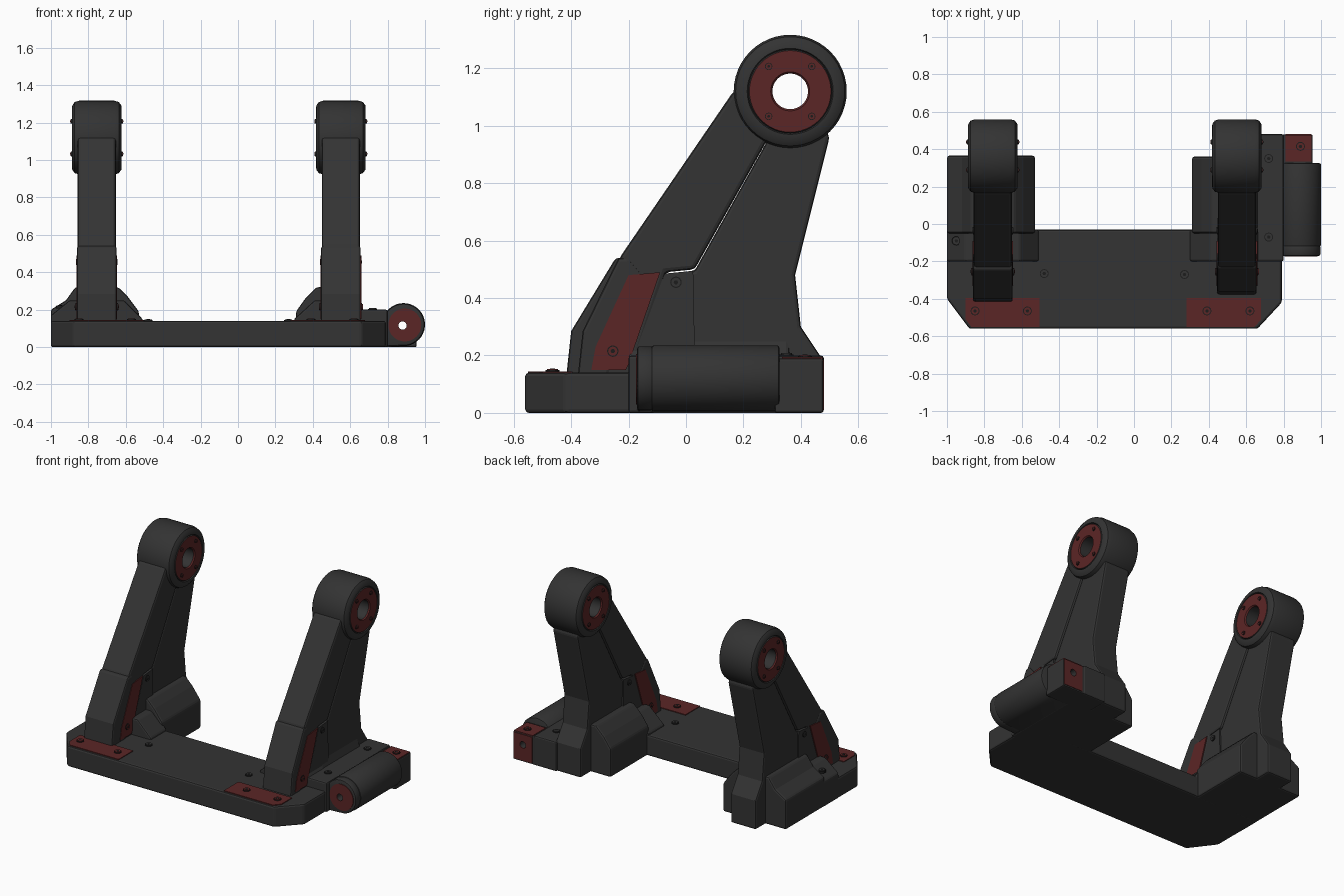
import bpy, bmesh, math
from mathutils import Vector

if "Cube" in bpy.data.objects:
    bpy.data.objects.remove(bpy.data.objects["Cube"])


def material(name, rgb):
    m = bpy.data.materials.new(name)
    m.diffuse_color = (*rgb, 1)
    m.use_nodes = True
    m.node_tree.nodes["Principled BSDF"].inputs["Base Color"].default_value = m.diffuse_color
    return m


GREY = material("dark_grey", (0.033, 0.033, 0.033))
RED = material("dark_red", (0.105, 0.019, 0.019))
BLACK = material("socket_black", (0.012, 0.012, 0.012))


def place(axis, u, v, t):
    return {'x': (t, u, v), 'y': (u, t, v), 'z': (u, v, t)}[axis]


def finish(name, bm, mats):
    bmesh.ops.recalc_face_normals(bm, faces=bm.faces)
    me = bpy.data.meshes.new(name)
    bm.to_mesh(me)
    bm.free()
    for m in mats:
        me.materials.append(m)
    ob = bpy.data.objects.new(name, me)
    bpy.context.collection.objects.link(ob)
    return ob


def bake(ob):
    dg = bpy.context.evaluated_depsgraph_get()
    me = bpy.data.meshes.new_from_object(ob.evaluated_get(dg))
    ob.modifiers.clear()
    ob.data = me


def prism(name, pts, axis, a, b, mat=GREY, bevel=0.0):
    """Outline extruded along an axis from a to b, with optional soft edges."""
    bm = bmesh.new()
    lo = [bm.verts.new(place(axis, u, v, a)) for u, v in pts]
    hi = [bm.verts.new(place(axis, u, v, b)) for u, v in pts]
    bm.faces.new(lo)
    bm.faces.new(hi)
    n = len(pts)
    for i in range(n):
        j = (i + 1) % n
        bm.faces.new((lo[i], lo[j], hi[j], hi[i]))
    ob = finish(name, bm, [mat])
    if bevel:
        mod = ob.modifiers.new("soft_edge", 'BEVEL')
        mod.width, mod.segments = bevel, 2
        mod.limit_method, mod.angle_limit = 'ANGLE', math.radians(35)
        bake(ob)
    return ob


def rect(u0, u1, v0, v1):
    return [(u0, v0), (u1, v0), (u1, v1), (u0, v1)]


def arc(cu, cv, r, a0, a1, n):
    return [(cu + r * math.cos(math.radians(a0 + (a1 - a0) * i / n)),
             cv + r * math.sin(math.radians(a0 + (a1 - a0) * i / n))) for i in range(n + 1)]


def circle(cu, cv, r, n=24):
    return arc(cu, cv, r, 0, 360, n)[:-1]


def smooth(ob):
    bpy.ops.object.select_all(action='DESELECT')
    ob.select_set(True)
    bpy.context.view_layer.objects.active = ob
    bpy.ops.object.shade_smooth_by_angle(angle=math.radians(32))


def bolt(axis, u, v, t, out=1, mat=GREY, r=0.024):
    prism("bolt_rim", circle(u, v, r, 16), axis, t - 0.01 * out, t + 0.004 * out, BLACK)
    prism("bolt_head", circle(u, v, r * 0.8, 16), axis, t - 0.01 * out, t + 0.008 * out, mat)
    prism("bolt_socket", circle(u, v, r * 0.4, 6), axis, t - 0.01 * out, t + 0.009 * out, BLACK)


def pivot_head(cx, cy, cz):
    """Revolved eye with a through hole and a red ring on each face."""
    half = [(0.062, 0.125), (0.068, 0.133), (0.142, 0.133), (0.146, 0.124), (0.150, 0.133),
            (0.172, 0.131), (0.190, 0.118), (0.197, 0.095)]
    prof = half + [(r, -t) for r, t in reversed(half)]
    n, m = 48, len(prof)
    bm = bmesh.new()
    rings = []
    for i in range(n):
        a = 2 * math.pi * i / n
        rings.append([bm.verts.new((cx + t, cy + r * math.cos(a), cz + r * math.sin(a)))
                      for r, t in prof])
    for i in range(n):
        p, q = rings[i], rings[(i + 1) % n]
        for k in range(m):
            l = (k + 1) % m
            f = bm.faces.new((p[k], p[l], q[l], q[k]))
            f.material_index = 1 if k in (0, 1, m - 3, m - 2) else 0
    smooth(finish("pivot_head", bm, [GREY, RED]))
    for s in (-1, 1):
        for dy in (-0.075, 0.075):
            for dz in (-0.087, 0.087):
                bolt('x', cy + dy, cz + dz, cx + s * 0.133, s, RED, 0.013)


# Base plate with chamfered front corners
prism("base_plate", [(-1, -0.40), (-0.88, -0.56), (0.66, -0.56), (0.79, -0.42),
                     (0.79, -0.03), (-1, -0.03)], 'z', 0, 0.14, GREY, 0.012)

# Red strips at the front of the base
prism("red_strip_left", [(-0.90, -0.51), (-0.87, -0.55), (-0.505, -0.55), (-0.505, -0.395),
                         (-0.90, -0.395)], 'z', 0.135, 0.145, RED)
prism("red_strip_right", [(0.28, -0.55), (0.645, -0.55), (0.68, -0.51), (0.68, -0.395),
                          (0.28, -0.395)], 'z', 0.135, 0.145, RED)
for x in (-0.85, -0.57, 0.39, 0.62):
    bolt('z', x, -0.465, 0.145, 1, RED)
for x, y, z in ((-0.48, -0.265, 0.14), (0.27, -0.27, 0.14), (0.72, 0.35, 0.2), (0.72, -0.07, 0.2)):
    bolt('z', x, y, z)

# Two arms: spar, web, shoe, side panels, pivot head
for cx, dy in ((-0.755, 0.0), (0.55, 0.04)):
    prism("arm_spar", [(-0.36 + dy, 0.1), (-0.36 + dy, 0.27), (-0.225, 0.55), (0.165, 1.12), (0.24, 1.14),
                       (0.30, 0.98), (0.03, 0.5), (-0.07, 0.49), (-0.2, 0.1)],
          'x', cx - 0.102, cx + 0.102, GREY, 0.014)
    prism("arm_web", [(-0.25, 0.0), (-0.07, 0.485), (0.03, 0.495), (0.29, 0.96), (0.32, 1.0), (0.47, 1.02),
                      (0.50, 0.96), (0.38, 0.48), (0.40, 0.30), (0.47, 0.195), (0.47, 0)],
          'x', cx - 0.094, cx + 0.094, GREY, 0.012)
    prism("arm_shoe", [(-0.42 + dy, 0.1), (-0.40 + dy, 0.285), (-0.245 + dy / 4, 0.54), (-0.2, 0.54),
                       (-0.15, 0.48), (-0.28, 0.1)],
          'x', cx - 0.106, cx + 0.106, GREY, 0.012)
    for s in (-1, 1):
        a, b = sorted((cx + s * 0.09, cx + s * 0.103))
        prism("arm_side_plate", [(-0.20, 0.15), (-0.075, 0.485), (0.025, 0.495), (0.03, 0.24), (0.0, 0.15)],
              'x', a, b)
        a, b = sorted((cx + s * 0.100, cx + s * 0.109))
        prism("red_side_panel", [(-0.33, 0.15), (-0.315, 0.23), (-0.20, 0.48), (-0.09, 0.49), (-0.20, 0.17),
                                 (-0.21, 0.15)], 'x', a, b, RED)
        bolt('x', -0.255, 0.215, cx + s * 0.109, s, RED, 0.02)
        bolt('x', -0.035, 0.455, cx + s * 0.103, s, GREY, 0.02)
    pivot_head(cx, 0.363, 1.12)

# Flared feet around the arms, with a lower collar in front
prism("left_foot", [(-1, 0), (-1, 0.20), (-0.92, 0.25), (-0.87, 0.32), (-0.64, 0.32), (-0.59, 0.27),
                    (-0.53, 0.19), (-0.53, 0)], 'y', -0.05, 0.365, GREY, 0.012)
prism("left_collar", [(-1, 0), (-1, 0.17), (-0.90, 0.25), (-0.61, 0.25), (-0.51, 0.15), (-0.51, 0)],
      'y', -0.2, -0.03, GREY, 0.01)
prism("right_foot", [(0.31, 0), (0.31, 0.19), (0.36, 0.26), (0.42, 0.32), (0.62, 0.32), (0.66, 0.2), (0.66, 0)],
      'y', -0.05, 0.36, GREY, 0.012)
prism("right_collar", [(0.30, 0), (0.30, 0.15), (0.41, 0.25), (0.63, 0.25), (0.67, 0.19), (0.67, 0)],
      'y', -0.2, -0.03, GREY, 0.01)
prism("right_deck", rect(0.63, 0.80, -0.2, 0.48), 'z', 0, 0.2, GREY, 0.01)
bolt('z', -0.95, -0.09, 0.215)

# Side barrel with rear block and red plates, drilled through
HX, HZ = 0.88, 0.115
barrel = prism("side_barrel", arc(0.885, 0.12, 0.115, -80, 145, 24) + [(0.785, 0.17), (0.785, 0.0)],
               'y', -0.12, 0.325, GREY, 0.008)
collar = prism("barrel_front_collar", arc(0.885, 0.12, 0.112, -80, 145, 24) + [(0.785, 0.17), (0.785, 0.004)],
               'y', -0.17, -0.115, GREY, 0.008)
block = prism("rear_block", rect(0.78, 0.955, 0.31, 0.478), 'z', 0, 0.19, GREY, 0.008)
front = prism("red_barrel_face", circle(0.892, 0.118, 0.088, 32), 'y', -0.174, -0.166, RED)
back = prism("red_block_back", rect(0.81, 0.95, 0.01, 0.185), 'y', 0.474, 0.481, RED)
prism("red_block_top", rect(0.81, 0.95, 0.335, 0.475), 'z', 0.186, 0.194, RED)
bolt('z', 0.89, 0.415, 0.194, 1, RED)
cutter = prism("drill_cutter", circle(HX, HZ, 0.022, 20), 'y', -0.4, 0.7, BLACK)
cutter.hide_render = True
for ob in (barrel, collar, block, front, back):
    mod = ob.modifiers.new("drill", 'BOOLEAN')
    mod.operation, mod.solver, mod.object = 'DIFFERENCE', 'EXACT', cutter
    bpy.context.view_layer.update()
    bake(ob)
bpy.data.objects.remove(cutter)
for ob in (barrel, collar):
    smooth(ob)
